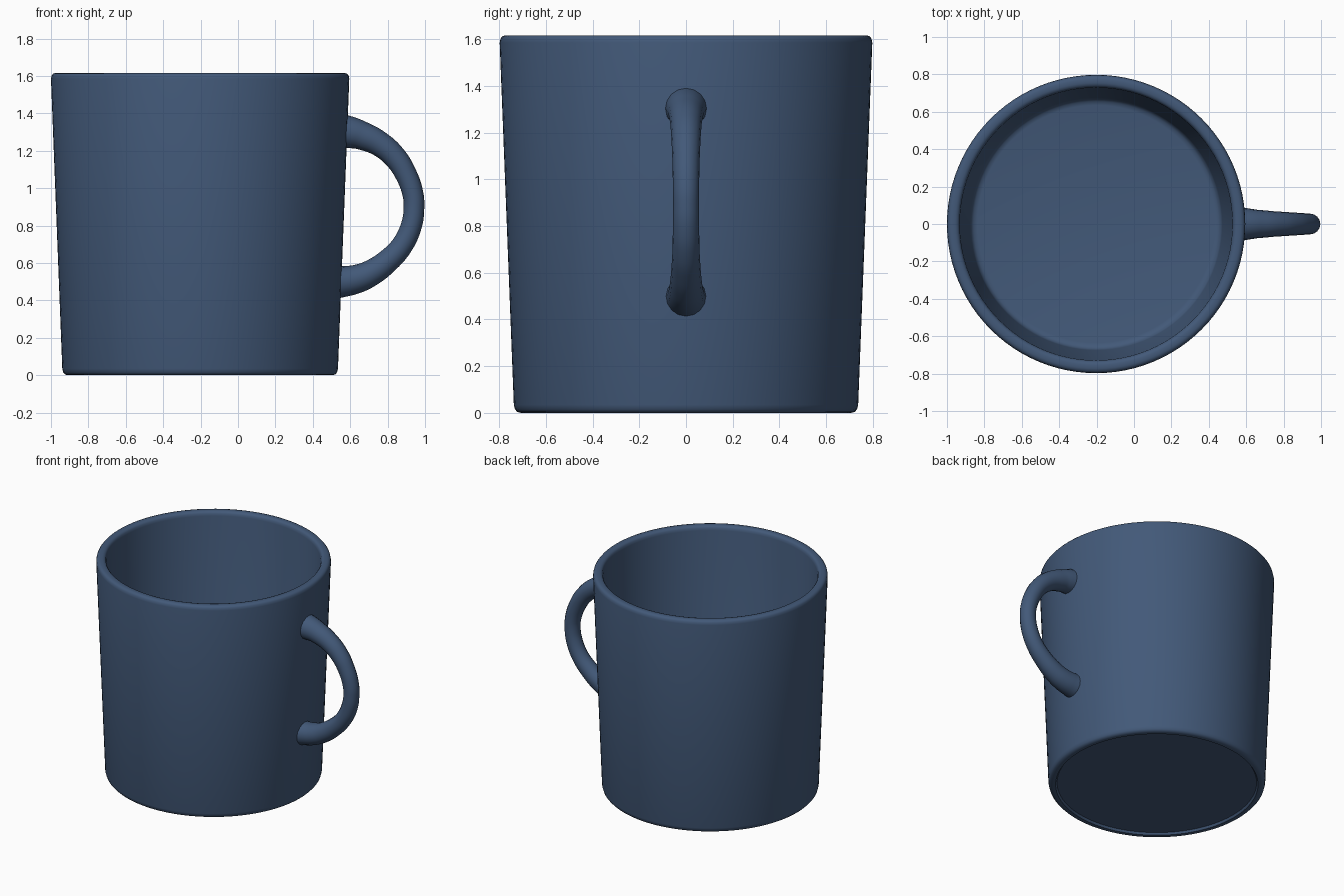
import bpy, bmesh, math

if "Cube" in bpy.data.objects:
    bpy.data.objects.remove(bpy.data.objects["Cube"])

blue = bpy.data.materials.new("blue_glaze")
blue.diffuse_color = (0.055, 0.1, 0.19, 1)
blue.use_nodes = True
blue.node_tree.nodes["Principled BSDF"].inputs["Base Color"].default_value = blue.diffuse_color


def lathe(name, profile, center_x, steps=96):
    """Spin an (r, z) profile round the vertical axis."""
    bm = bmesh.new()
    verts = [bm.verts.new((r, 0, z)) for r, z in profile]
    edges = [bm.edges.new(pair) for pair in zip(verts, verts[1:])]
    bmesh.ops.spin(bm, geom=verts + edges, cent=(0, 0, 0), axis=(0, 0, 1),
                   angle=math.tau, steps=steps, use_merge=True)
    bmesh.ops.remove_doubles(bm, verts=bm.verts, dist=0.0005)
    bmesh.ops.recalc_face_normals(bm, faces=bm.faces)
    mesh = bpy.data.meshes.new(name)
    bm.to_mesh(mesh)
    bm.free()
    obj = bpy.data.objects.new(name, mesh)
    obj.location.x = center_x
    bpy.context.collection.objects.link(obj)
    mesh.materials.append(blue)
    bpy.context.view_layer.objects.active = obj
    obj.select_set(True)
    bpy.ops.object.shade_smooth_by_angle(angle=math.radians(35))
    obj.select_set(False)
    return obj


# Mug body: recessed base, tapered outer wall, rounded rim, inner wall, floor
lathe("mug_body", [
    (0, 0.015), (0.678, 0.015), (0.688, 0.0), (0.707, 0.0), (0.722, 0.004),
    (0.732, 0.015), (0.737, 0.035),
    (0.7975, 1.585), (0.794, 1.602), (0.786, 1.612), (0.773, 1.616),
    (0.754, 1.616), (0.741, 1.612), (0.733, 1.602), (0.729, 1.585),
    (0.675, 0.12), (0.668, 0.098), (0.655, 0.085), (0.635, 0.08), (0, 0.08),
], -0.2025)

# Handle: (x, z, radius) along the loop, flared where it joins the wall
path = [
    (0.55, 1.305, 0.092), (0.60, 1.298, 0.085), (0.66, 1.282, 0.076),
    (0.76, 1.235, 0.067), (0.84, 1.165, 0.062), (0.90, 1.07, 0.058),
    (0.935, 0.97, 0.056), (0.941, 0.895, 0.055), (0.927, 0.80, 0.056),
    (0.878, 0.695, 0.058), (0.80, 0.61, 0.063), (0.71, 0.546, 0.070),
    (0.64, 0.516, 0.076), (0.57, 0.502, 0.082), (0.52, 0.498, 0.089),
]
curve = bpy.data.curves.new("handle", "CURVE")
curve.dimensions = "3D"
curve.bevel_depth = 1.0
curve.bevel_resolution = 6
curve.resolution_u = 5
curve.use_fill_caps = True
spline = curve.splines.new("BEZIER")
spline.bezier_points.add(len(path) - 1)
for point, (x, z, radius) in zip(spline.bezier_points, path):
    point.co = (x, 0, z)
    point.radius = radius
    point.handle_left_type = point.handle_right_type = "AUTO"
spline.use_smooth = True
curve.materials.append(blue)
bpy.context.collection.objects.link(bpy.data.objects.new("handle", curve))
